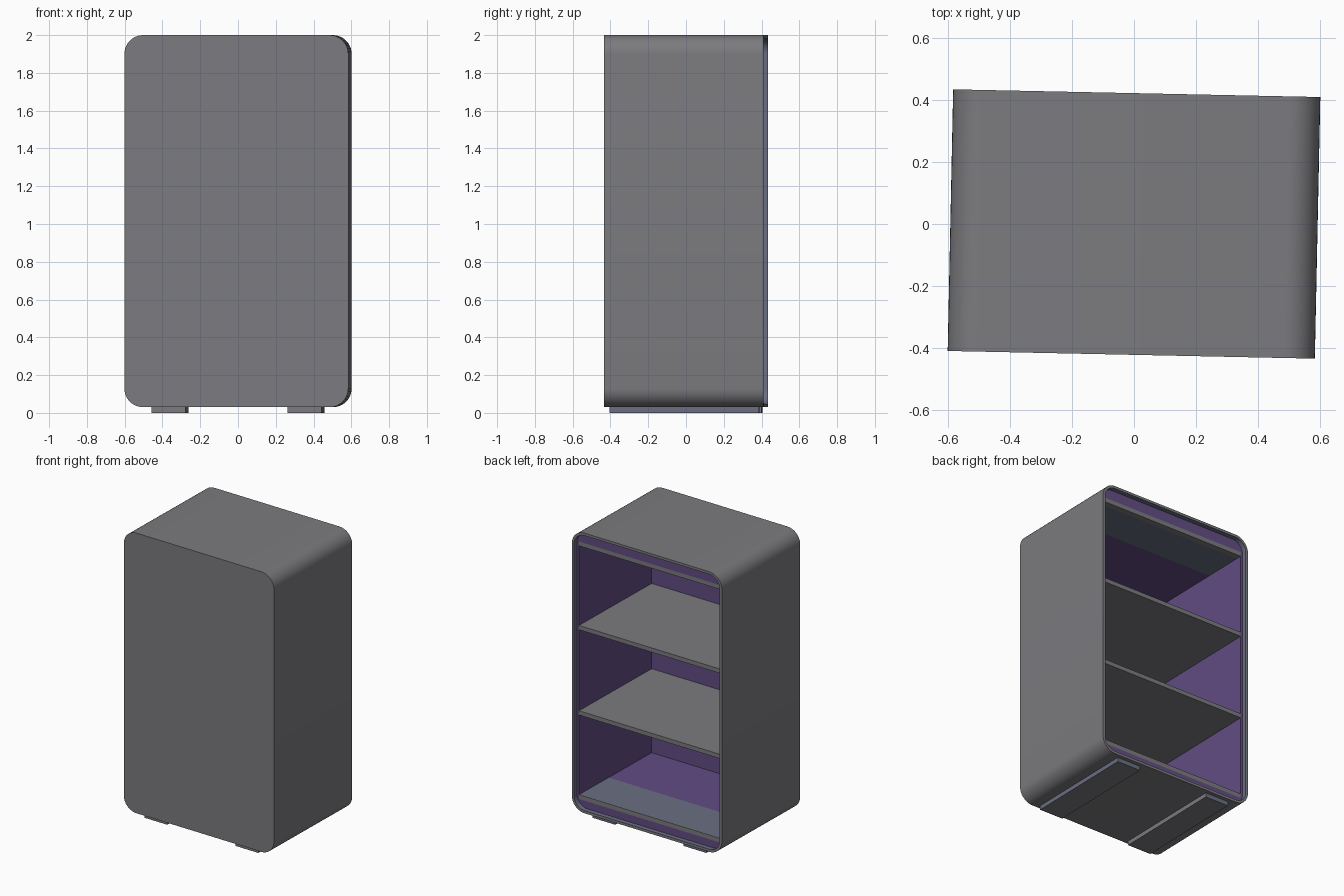
import bpy, bmesh, math
from mathutils import Vector

if "Cube" in bpy.data.objects:
    bpy.data.objects.remove(bpy.data.objects["Cube"])

TURN = math.radians(-1.2)          # the cabinet stands slightly turned
HW, HD = 0.593, 0.4225             # half width, half depth
Z0, Z1 = 0.03, 2.0                 # cabinet bottom and top


def material(name, rgb):
    m = bpy.data.materials.new(name)
    m.diffuse_color = (*rgb, 1)
    m.use_nodes = True
    m.node_tree.nodes["Principled BSDF"].inputs["Base Color"].default_value = m.diffuse_color
    return m


GREY = material("warm_grey", (0.20, 0.198, 0.212))
PURPLE = material("purple", (0.122, 0.072, 0.23))
BLUE = material("blue_grey", (0.141, 0.156, 0.223))


def finish(name, bm, mats):
    bmesh.ops.recalc_face_normals(bm, faces=bm.faces)
    me = bpy.data.meshes.new(name)
    bm.to_mesh(me)
    bm.free()
    ob = bpy.data.objects.new(name, me)
    for m in mats:
        me.materials.append(m)
    bpy.context.collection.objects.link(ob)
    ob.rotation_euler.z = TURN
    return ob


def box(name, x, y, z, mat):
    bm = bmesh.new()
    bmesh.ops.create_cube(bm, size=1)
    for v in bm.verts:
        v.co = Vector([(a + b) / 2 + c * (b - a) for (a, b), c in zip((x, y, z), v.co)])
    return finish(name, bm, [mat])


def loop(bm, y, hw, z0, z1, r, n=10):
    """Rounded rectangle of vertices in the XZ plane."""
    verts = []
    corners = [(hw - r, z1 - r), (-hw + r, z1 - r), (-hw + r, z0 + r), (hw - r, z0 + r)]
    for k, (cx, cz) in enumerate(corners):
        for i in range(n + 1):
            a = math.pi / 2 * (k + i / n)
            verts.append(bm.verts.new((cx + r * math.cos(a), y, cz + r * math.sin(a))))
    return verts


# Shell: closed front, rounded sides, thin back rim, recess and cavity
bm = bmesh.new()
rim = 0.018
loops = [
    loop(bm, -HD, HW, Z0, Z1, 0.1),
    loop(bm, HD, HW, Z0, Z1, 0.1),
    loop(bm, HD, HW - rim, Z0 + rim, Z1 - rim, 0.1 - rim),
    loop(bm, 0.39, HW - rim, Z0 + rim, Z1 - rim, 0.1 - rim),
    loop(bm, 0.39, 0.56, 0.10, 1.91, 0.001),
    loop(bm, -0.395, 0.56, 0.10, 1.91, 0.001),
]
bm.faces.new(loops[0])
bm.faces.new(loops[-1]).material_index = 1
for a, b, mi in zip(loops, loops[1:], (0, 0, 2, 1, 1)):
    for i in range(len(a)):
        j = (i + 1) % len(a)
        bm.faces.new((a[i], a[j], b[j], b[i])).material_index = mi
shell = finish("cabinet_shell", bm, [GREY, PURPLE, BLUE])
bpy.context.view_layer.objects.active = shell
shell.select_set(True)
bpy.ops.object.shade_smooth_by_angle(angle=math.radians(30))

# Shelves
for i, top in enumerate((0.72, 1.32)):
    box(f"shelf_{i + 1}", (-0.56, 0.56), (-0.395, 0.39), (top - 0.03, top), GREY)

# Floor and ceiling panels, in bands from the open back to the closed front
for name, z, edge in (("floor", (0.10, 0.13), 0.38), ("ceiling", (1.88, 1.91), 0.35)):
    box(name + "_edge", (-0.56, 0.56), (edge, 0.39), z, GREY)
    box(name + "_rear_band", (-0.56, 0.56), (0.07, edge), z, BLUE)
    box(name + "_front_band", (-0.56, 0.56), (-0.395, 0.07), z, PURPLE)

# Runner feet with some blue-grey sides
for name, x in (("left_foot", (-0.45, -0.27)), ("right_foot", (0.27, 0.45))):
    foot = box(name, x, (-0.395, 0.395), (0, Z0 + 0.002), GREY)
    foot.data.materials.append(BLUE)
    for f in foot.data.polygons:
        outer = f.normal.x * x[0] > 0.1
        if outer or f.normal.y > 0.5:
            f.material_index = 1
